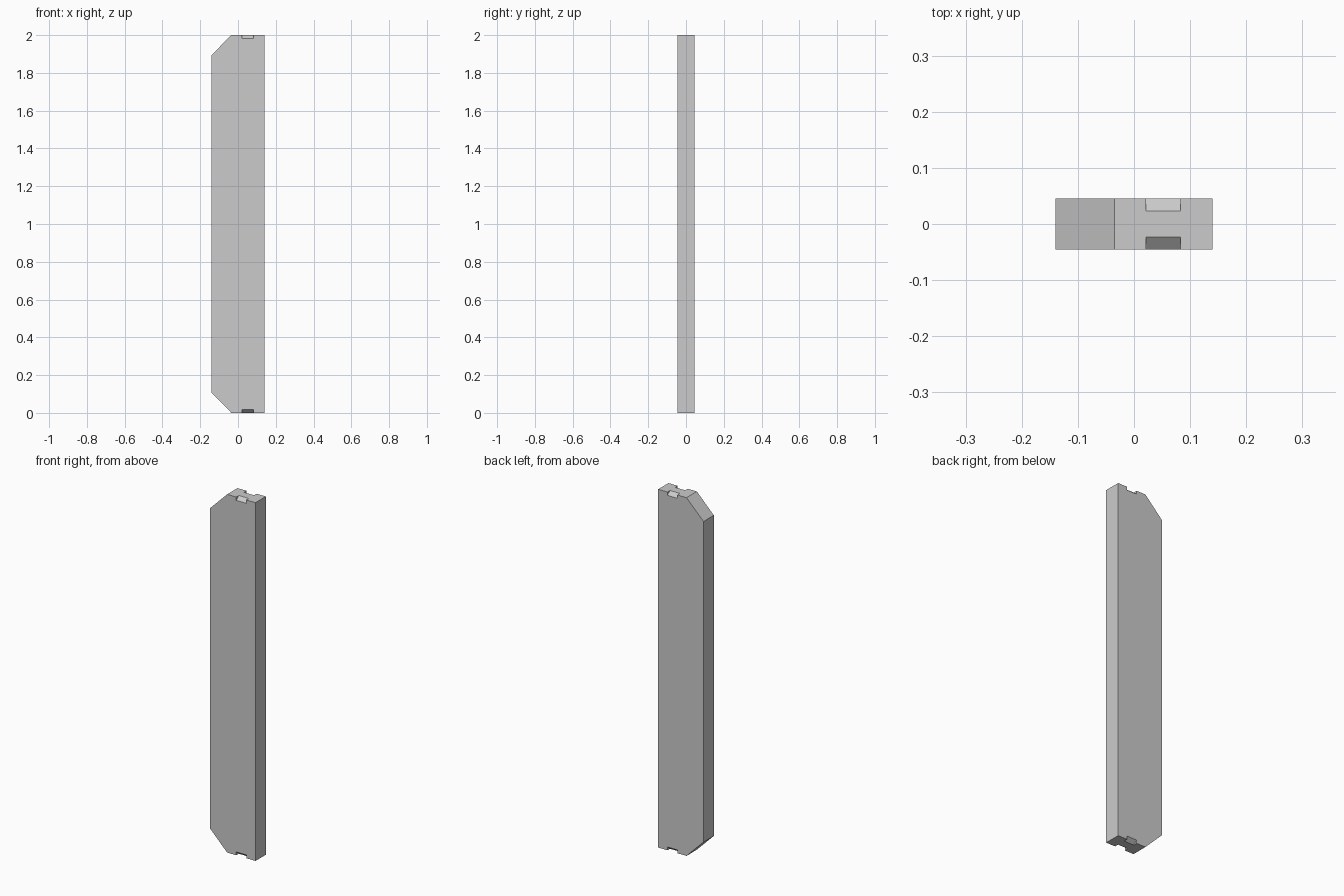
import bpy, bmesh
from mathutils import Vector

if "Cube" in bpy.data.objects:
    bpy.data.objects.remove(bpy.data.objects["Cube"])

W, D, H = 0.14, 0.0455, 2.0      # half width, half depth, height
CH = 0.105                       # corner cut on the left side
NX0, NX1 = 0.021, 0.083          # notch extent in x
ND, NH = 0.0225, 0.0185          # notch depth in y and height in z


def add_prism(bm, profile, offset):
    """Extrude a closed planar profile along an offset vector."""
    face = bm.faces.new([bm.verts.new(p) for p in profile])
    ext = bmesh.ops.extrude_face_region(bm, geom=[face])
    verts = [g for g in ext["geom"] if isinstance(g, bmesh.types.BMVert)]
    bmesh.ops.translate(bm, verts=verts, vec=Vector(offset))


def finish(bm, name):
    bmesh.ops.recalc_face_normals(bm, faces=bm.faces[:])
    mesh = bpy.data.meshes.new(name)
    bm.to_mesh(mesh)
    bm.free()
    obj = bpy.data.objects.new(name, mesh)
    bpy.context.collection.objects.link(obj)
    return obj


# Upright plank with two cut corners on the left
bm = bmesh.new()
outline = [(-W + CH, 0), (W, 0), (W, H), (-W + CH, H), (-W, H - CH), (-W, CH)]
add_prism(bm, [(x, -D, z) for x, z in outline], (0, 2 * D, 0))
plank = finish(bm, "plank")

# Sloped notches: front and back edges, at both ends
bm = bmesh.new()
for sy in (-1, 1):
    for z0, sz in ((0, -1), (H, 1)):
        wedge = [(D - 2 * ND, NH), (D + ND, -2 * NH), (D + ND, NH)]
        add_prism(bm, [(NX0, sy * y, z0 + sz * z) for y, z in wedge],
                  (NX1 - NX0, 0, 0))
cutter = finish(bm, "notch_cutter")
cutter.hide_render = True

# Cut the notches and drop the helper
mod = plank.modifiers.new("notches", "BOOLEAN")
mod.operation = "DIFFERENCE"
mod.solver = "EXACT"
mod.object = cutter
bpy.context.view_layer.objects.active = plank
bpy.ops.object.modifier_apply(modifier=mod.name)
bpy.data.objects.remove(cutter)
